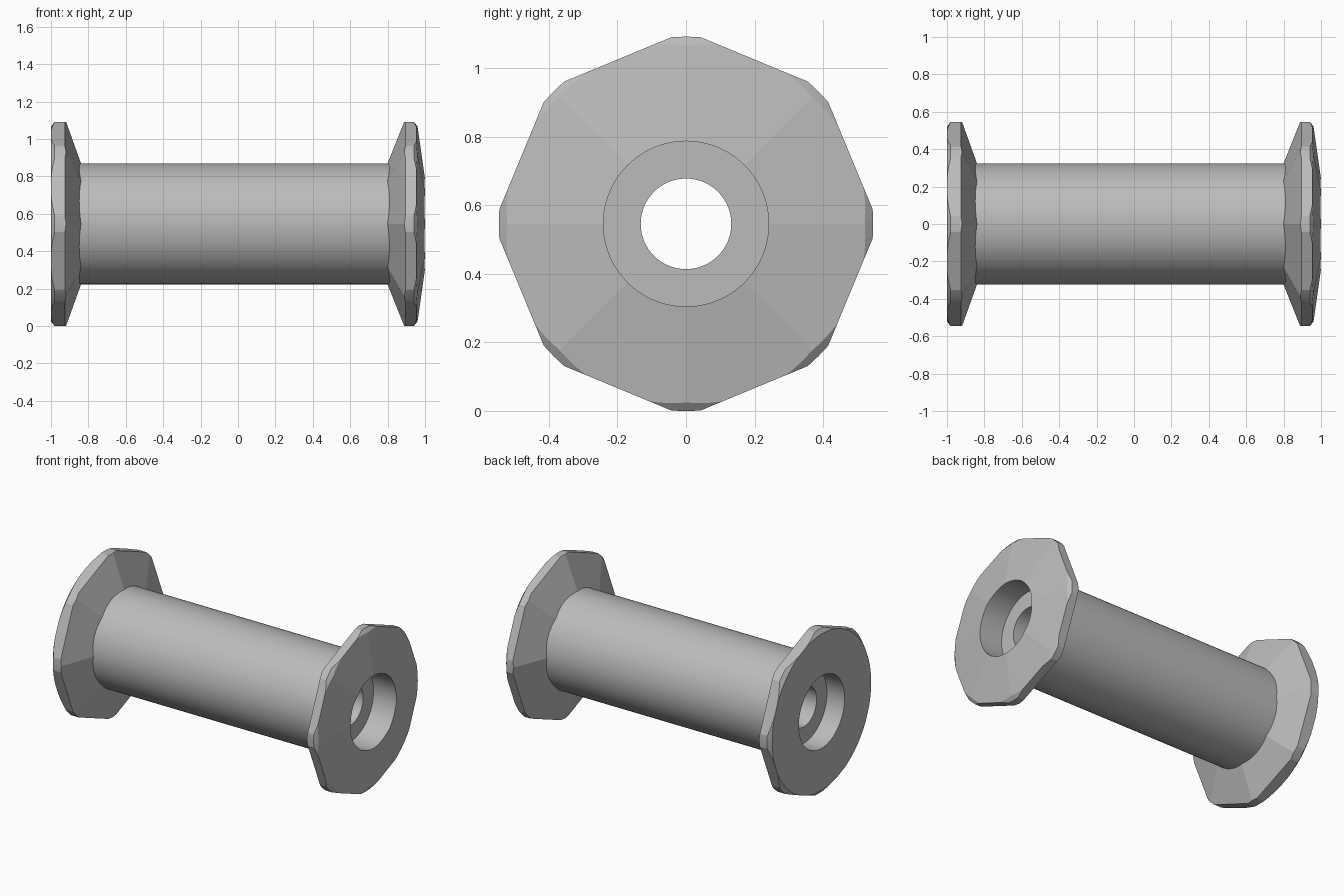
import bpy
import bmesh
from math import cos, sin, pi, radians

AXIS_Z = 0.546    # height of the centre line
RIM = 0.546       # radius of the turned rim
ROUND = 96

if "Cube" in bpy.data.objects:
    bpy.data.objects.remove(bpy.data.objects["Cube"])

grey = bpy.data.materials.new("plain grey")
grey.use_nodes = True
colour = (0.5, 0.5, 0.5, 1)
grey.diffuse_color = colour
grey.node_tree.nodes["Principled BSDF"].inputs["Base Color"].default_value = colour


def lathe(name, profile, sides):
    """Closed solid along x from (x, radius) pairs."""
    bm = bmesh.new()
    rings = [[bm.verts.new((x, r * cos(2 * pi * i / sides),
                            AXIS_Z + r * sin(2 * pi * i / sides)))
              for i in range(sides)] for x, r in profile]
    for a, b in zip(rings, rings[1:]):
        for i in range(sides):
            j = (i + 1) % sides
            bm.faces.new((a[i], a[j], b[j], b[i]))
    bm.faces.new(rings[0])
    bm.faces.new(rings[-1])
    bmesh.ops.recalc_face_normals(bm, faces=bm.faces)
    mesh = bpy.data.meshes.new(name)
    bm.to_mesh(mesh)
    bm.free()
    mesh.materials.append(grey)
    obj = bpy.data.objects.new(name, mesh)
    bpy.context.collection.objects.link(obj)
    return obj


def combine(target, tool, operation):
    """Apply a boolean and discard the tool object."""
    bpy.ops.object.select_all(action='DESELECT')
    bpy.context.view_layer.objects.active = target
    target.select_set(True)
    mod = target.modifiers.new(operation, 'BOOLEAN')
    mod.object, mod.operation, mod.solver = tool, operation, 'EXACT'
    bpy.ops.object.modifier_apply(modifier=mod.name)
    bpy.data.objects.remove(tool)


# Tube between the flanges
spool = lathe("flanged_tube", [(-0.95, 0.323), (0.94, 0.323)], ROUND)

# Flat octagonal flange, corners turned down and chamfered
flat_flange = lathe("flat_flange", [(-1, 0.562), (-0.925, 0.562), (-0.84, 0.325)], 8)
flat_turning = lathe("flat_turning", [(-1.02, 0.495), (-0.98, RIM), (-0.8, RIM)], ROUND)
combine(flat_flange, flat_turning, 'INTERSECT')

# Pointed octagonal flange with a shallow sloping outer face
peaked_flange = lathe("peaked_flange", [(0.80, 0.325), (0.895, 0.562), (0.954, 0.562),
                                        (1.0, 0.24), (1.005, 0.2)], 8)
peaked_turning = lathe("peaked_turning", [(0.75, RIM), (0.94, RIM), (1.02, 0.446)], ROUND)
combine(peaked_flange, peaked_turning, 'INTERSECT')

for flange in (flat_flange, peaked_flange):
    combine(spool, flange, 'UNION')

# Through bore with a wider recess at each end
bore = lathe("bore", [(-1.1, 0.241), (-0.87, 0.241), (-0.87, 0.132),
                      (0.83, 0.132), (0.83, 0.241), (1.1, 0.241)], ROUND)
combine(spool, bore, 'DIFFERENCE')

bpy.ops.object.select_all(action='DESELECT')
spool.select_set(True)
bpy.context.view_layer.objects.active = spool
bpy.ops.object.shade_smooth_by_angle(angle=radians(5))
